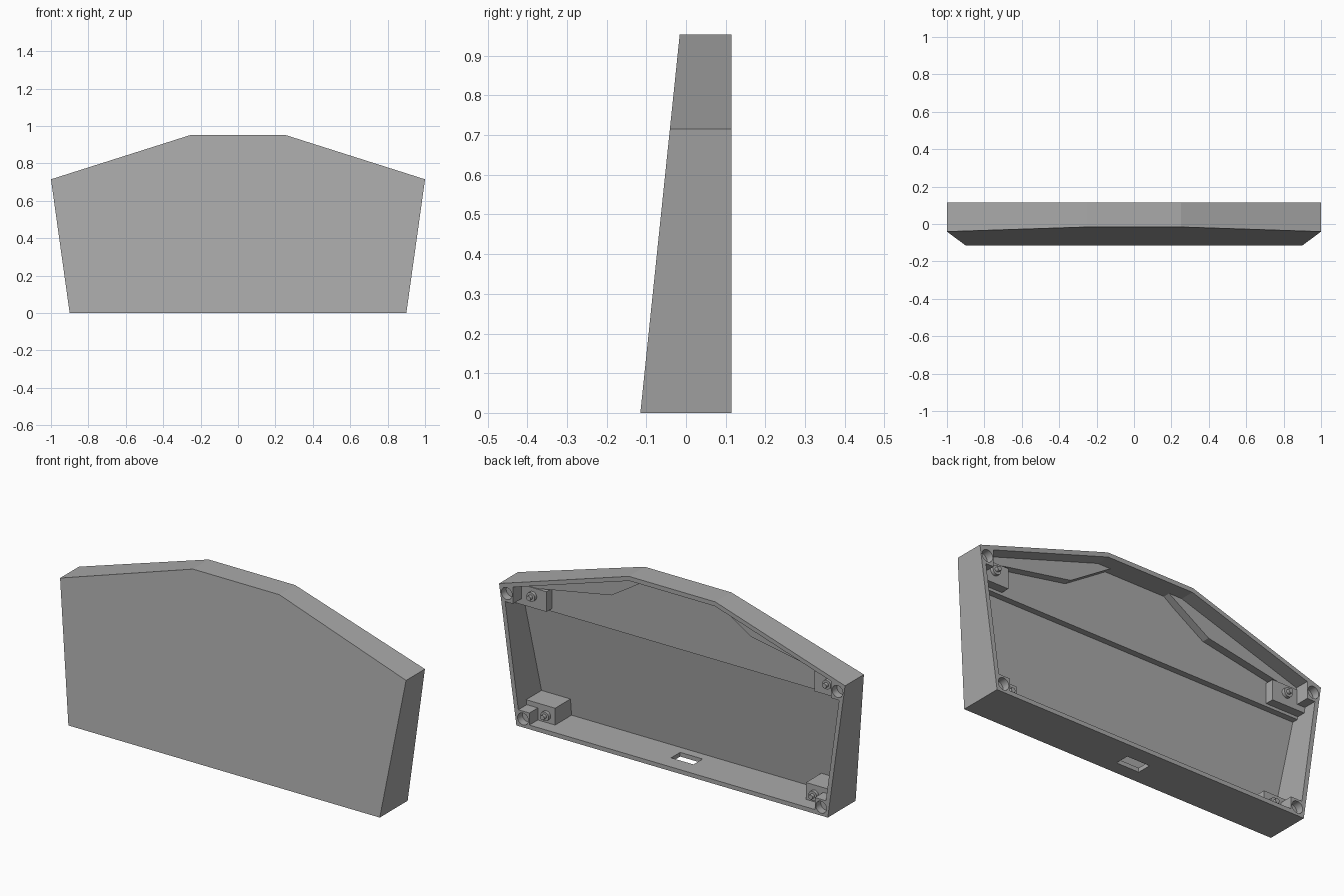
import bpy
import bmesh
from math import radians
from mathutils import Matrix

cube = bpy.data.objects.get("Cube")
if cube:
    bpy.data.objects.remove(cube, do_unlink=True)

grey = bpy.data.materials.new("plain_grey")
grey.use_nodes = True
colour = (0.4, 0.4, 0.4, 1)
grey.diffuse_color = colour
grey.node_tree.nodes["Principled BSDF"].inputs["Base Color"].default_value = colour

BACK = 0.115
SKIN = 0.022


def front(z, depth=0.0):
    """Sloping front plane, moved inwards by depth."""
    return -BACK + 0.104 * z + depth


def finish(name, bm):
    bmesh.ops.recalc_face_normals(bm, faces=bm.faces)
    mesh = bpy.data.meshes.new(name)
    bm.to_mesh(mesh)
    bm.free()
    mesh.materials.append(grey)
    obj = bpy.data.objects.new(name, mesh)
    bpy.context.collection.objects.link(obj)
    return obj


def prism(name, points, depth, back, side=1):
    """Solid with an x-z outline, from the sloping front to a flat back."""
    bm = bmesh.new()
    near = [bm.verts.new((side * x, front(z, depth), z)) for x, z in points]
    far = [bm.verts.new((side * x, back, z)) for x, z in points]
    bm.faces.new(near)
    bm.faces.new(far)
    for i in range(len(points)):
        j = (i + 1) % len(points)
        bm.faces.new((near[i], near[j], far[j], far[i]))
    return finish(name, bm)


def cylinder(name, x, z, radius, start, end):
    bm = bmesh.new()
    place = Matrix.Translation((x, (start + end) / 2, z)) @ Matrix.Rotation(radians(90), 4, "X")
    bmesh.ops.create_cone(bm, cap_ends=True, segments=32, radius1=radius,
                          radius2=radius, depth=end - start, matrix=place)
    obj = finish(name, bm)
    bpy.context.view_layer.objects.active = obj
    obj.select_set(True)
    bpy.ops.object.shade_smooth_by_angle(angle=radians(30))
    obj.select_set(False)
    return obj


def combine(target, tool, operation):
    mod = target.modifiers.new(operation.lower(), "BOOLEAN")
    mod.operation = operation
    mod.solver = "EXACT"
    mod.object = tool
    bpy.context.view_layer.objects.active = target
    bpy.ops.object.modifier_apply(modifier=mod.name)
    bpy.data.objects.remove(tool, do_unlink=True)


def symmetric(half):
    return half + [(-x, z) for x, z in reversed(half)]


# Hollow case, open at the back
case = prism("case_shell", symmetric([(0.9, 0), (1, 0.715), (0.25, 0.953)]), 0, BACK)
cavity = prism("cavity", symmetric([(0.88, SKIN), (0.975, 0.7), (0.247, 0.93)]), SKIN, 0.3)
combine(case, cavity, "DIFFERENCE")

# Corner posts flush with the rim, each with a round recess
low_post = [(0.825, 0.01), (0.892, 0.01), (0.902, 0.085), (0.825, 0.085)]
high_post = [(0.92, 0.63), (0.98, 0.63), (0.99, 0.707), (0.92, 0.73)]
for side in (1, -1):
    for outline, x, z in ((low_post, 0.862, 0.044), (high_post, 0.956, 0.674)):
        combine(case, prism("post", outline, 0.01, BACK, side), "UNION")
        combine(case, cylinder("recess", side * x, z, 0.031, 0.075, 0.2), "DIFFERENCE")

# Slot through the bottom wall
bm = bmesh.new()
bmesh.ops.create_cube(bm, size=1, matrix=Matrix.Translation((0, -0.007, 0))
                      @ Matrix.Diagonal((0.13, 0.075, 0.1, 1)))
combine(case, finish("slot", bm), "DIFFERENCE")

# Thicker upper floor, stepped at its lower edge
prism("upper_floor", symmetric([(0.965, 0.585), (0.985, 0.705), (0.25, 0.94)]), 0.01, 0.0)

# Raised corner pads, screw blocks and pegs
pad = [(0.16, 0.938), (0.404, 0.784), (0.83, 0.705), (0.975, 0.69), (0.98, 0.71), (0.25, 0.94)]
low_block = [(0.725, 0.01), (0.89, 0.01), (0.9, 0.11), (0.725, 0.11)]
high_block = [(0.775, 0.6), (0.965, 0.6), (0.975, 0.705), (0.775, 0.705)]
for side, hand in ((1, "left"), (-1, "right")):
    prism(hand + "_corner_pad", pad, 0.01, 0.04, side)
    for level, outline, x, z in (("lower", low_block, 0.775, 0.06), ("upper", high_block, 0.855, 0.662)):
        name = f"{hand}_{level}_"
        prism(name + "screw_block", outline, 0.01, 0.045, side)
        cylinder(name + "boss", side * x, z, 0.024, 0.03, 0.062)
        cylinder(name + "peg", side * x, z, 0.012, 0.05, 0.08)
